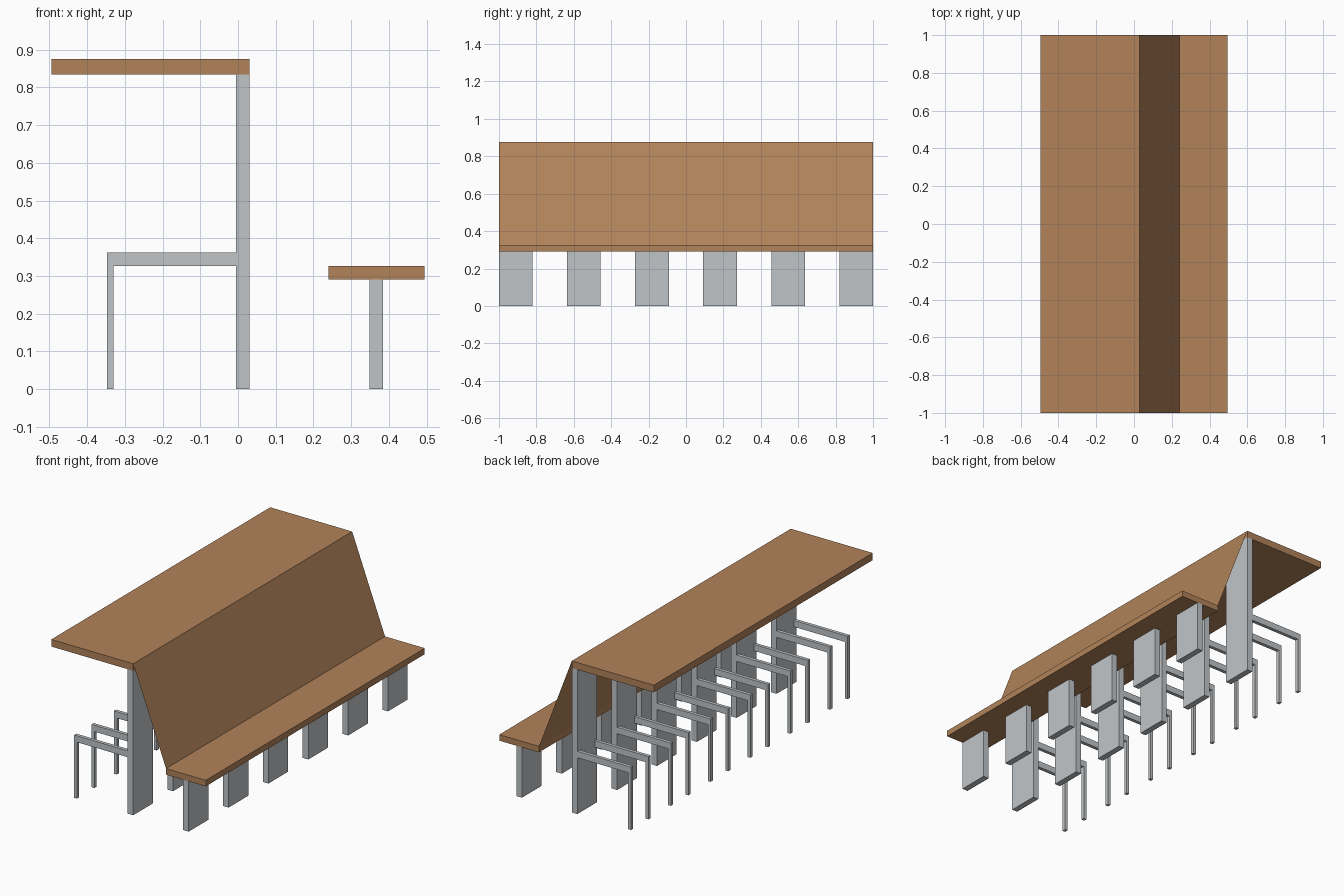
import bpy
import bmesh

if "Cube" in bpy.data.objects:
    bpy.data.objects.remove(bpy.data.objects["Cube"])


def material(name, rgb):
    m = bpy.data.materials.new(name)
    m.diffuse_color = (*rgb, 1.0)
    m.use_nodes = True
    m.node_tree.nodes["Principled BSDF"].inputs["Base Color"].default_value = m.diffuse_color
    return m


WOOD = material("warm wood", (0.445, 0.227, 0.102))
STEEL = material("light grey metal", (0.533, 0.558, 0.578))


def extrude_profile(name, points, y0, y1, mat):
    """Closed x-z profile extruded along y."""
    bm = bmesh.new()
    face = bm.faces.new([bm.verts.new((x, y0, z)) for x, z in points])
    ext = bmesh.ops.extrude_face_region(bm, geom=[face])
    verts = [g for g in ext["geom"] if isinstance(g, bmesh.types.BMVert)]
    bmesh.ops.translate(bm, verts=verts, vec=(0, y1 - y0, 0))
    bmesh.ops.recalc_face_normals(bm, faces=bm.faces)
    return finish(name, bm, mat)


def finish(name, bm, mat):
    mesh = bpy.data.meshes.new(name)
    bm.to_mesh(mesh)
    bm.free()
    mesh.materials.append(mat)
    obj = bpy.data.objects.new(name, mesh)
    bpy.context.collection.objects.link(obj)
    return obj


def box(name, x0, x1, y0, y1, z0, z1, mat):
    return extrude_profile(name, [(x0, z0), (x1, z0), (x1, z1), (x0, z1)], y0, y1, mat)


# Counter top and lower shelf
box("counter_top", -0.494, 0.03, -1, 1, 0.835, 0.876, WOOD)
box("lower_shelf", 0.24, 0.494, -1, 1, 0.291, 0.326, WOOD)

# Sloping thin sheet joining the two
bm = bmesh.new()
corners = [(0.03, -1, 0.876), (0.24, -1, 0.326), (0.24, 1, 0.326), (0.03, 1, 0.876)]
bm.faces.new([bm.verts.new(c) for c in corners])
finish("sloping_panel", bm, WOOD)

# Six rows of supports: tall post, short shelf post and a pair of bent braces
ROWS, WIDTH, BAR = 6, 0.18, 0.02
step = (2 - WIDTH) / (ROWS - 1)
brace = [(-0.348, 0), (-0.330, 0), (-0.330, 0.326), (-0.005, 0.326),
         (-0.005, 0.363), (-0.348, 0.363)]
for i in range(ROWS):
    y0 = -1 + i * step
    y1 = y0 + WIDTH
    box(f"tall_post_{i + 1}", -0.005, 0.03, y0, y1, 0, 0.835, STEEL)
    box(f"shelf_post_{i + 1}", 0.349, 0.385, y0, y1, 0, 0.291, STEEL)
    for side, yb in (("front", y0), ("back", y1 - BAR)):
        extrude_profile(f"{side}_brace_{i + 1}", brace, yb, yb + BAR, STEEL)
